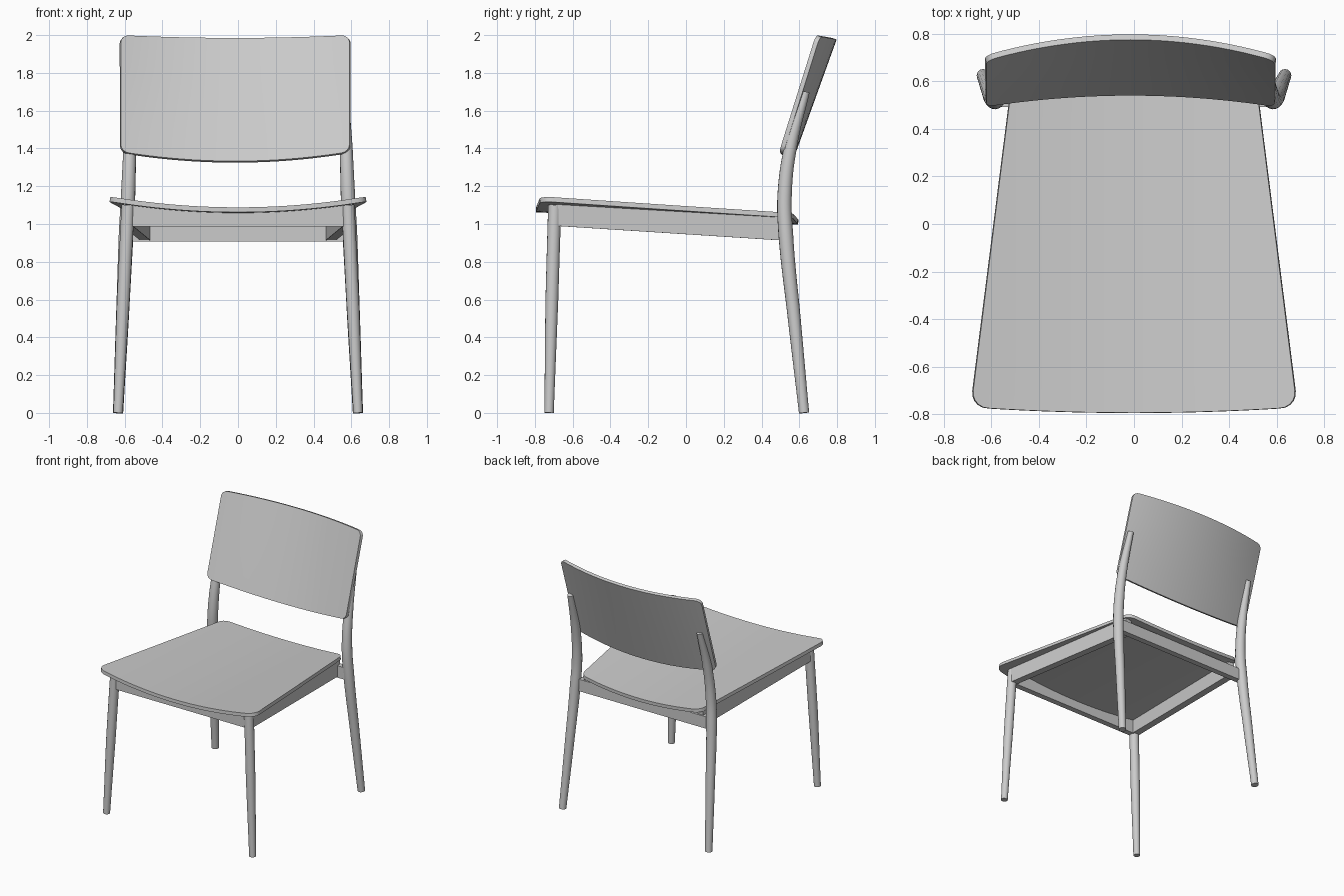
import bpy
from math import sqrt, cos, pi

cube = bpy.data.objects.get("Cube")
if cube:
    bpy.data.objects.remove(cube, do_unlink=True)

grey = bpy.data.materials.new("plain grey")
grey.use_nodes = True
grey.diffuse_color = (0.6, 0.6, 0.6, 1)
grey.node_tree.nodes["Principled BSDF"].inputs["Base Color"].default_value = (0.6, 0.6, 0.6, 1)

SEAT_THICKNESS = 0.026


def finish(obj):
    """Bake curves and modifiers to a mesh, colour it and smooth it."""
    bpy.ops.object.select_all(action='DESELECT')
    obj.select_set(True)
    bpy.context.view_layer.objects.active = obj
    bpy.ops.object.convert(target='MESH')
    obj = bpy.context.object
    obj.data.materials.clear()
    obj.data.materials.append(grey)
    bpy.ops.object.shade_smooth_by_angle(angle=0.6)


def slab(name, point, thickness, offset=-1, columns=32, rows=4):
    """Bent sheet from point(u, t), u in -1..1 and t in 0..1, made solid."""
    us = [-cos(pi * i / columns) for i in range(columns + 1)]
    verts = [point(u, j / rows) for u in us for j in range(rows + 1)]
    n = rows + 1
    faces = [(i * n + j, (i + 1) * n + j, (i + 1) * n + j + 1, i * n + j + 1)
             for i in range(columns) for j in range(rows)]
    mesh = bpy.data.meshes.new(name)
    mesh.from_pydata(verts, [], faces)
    obj = bpy.data.objects.new(name, mesh)
    bpy.context.collection.objects.link(obj)
    solid = obj.modifiers.new("thickness", 'SOLIDIFY')
    solid.thickness = thickness
    solid.offset = offset
    solid.use_even_offset = True
    finish(obj)


def leg(name, stations, side):
    """Tapered round leg through (x, y, z, radius) stations."""
    curve = bpy.data.curves.new(name, 'CURVE')
    curve.dimensions = '3D'
    curve.bevel_depth = 1
    curve.bevel_resolution = 6
    curve.use_fill_caps = True
    curve.resolution_u = 8
    spline = curve.splines.new('BEZIER')
    spline.bezier_points.add(len(stations) - 1)
    for p, (x, y, z, r) in zip(spline.bezier_points, stations):
        p.co = (side * x, y, z)
        p.radius = r
        p.handle_left_type = p.handle_right_type = 'AUTO'
    obj = bpy.data.objects.new(name, curve)
    bpy.context.collection.objects.link(obj)
    finish(obj)


def corner(u, half_width, radius):
    """How far an edge draws in near a rounded corner."""
    d = min(half_width * (1 - abs(u)), radius)
    return radius - sqrt(max(0, radius ** 2 - (radius - d) ** 2))


def mix(a, b, t):
    return a + (b - a) * t


def seat_z(x, y):
    return 1.088 + 0.057 * (x / 0.67) ** 2 - 0.047 * (y + 0.79)


def seat_under(x, y):
    return seat_z(x, y) - SEAT_THICKNESS + 0.003


# Dished seat, narrower at the back
def seat_point(u, t):
    front = -0.794 + 0.024 * u * u + corner(u, 0.68, 0.07)
    back = 0.595 - 0.03 * u * u - corner(u, 0.52, 0.05)
    y = mix(front, back, t)
    x = u * (0.588 - 0.126 * y)
    return x, y, seat_z(x, y)


slab("seat", seat_point, SEAT_THICKNESS, rows=8)


# Leaning, curved backrest
def back_point(u, t):
    k = u * u
    low = (0.54 - 0.047 * k, 1.333 + 0.05 * k)
    high = (0.775 - 0.088 * k, 1.985 + 0.015 * k)
    c = corner(u, 0.605, 0.04) / 0.66
    s = mix(c, 1 - c, t)
    return -0.015 + 0.605 * u, mix(low[0], high[0], s), mix(low[1], high[1], s)


slab("backrest", back_point, 0.024)

# Front rail under the seat, and a straight back rail
slab("front_rail", lambda u, t: (0.565 * u, -0.695, mix(0.987, seat_under(0.565 * u, -0.695), t)),
     0.045, 0, 16, 1)
slab("back_rail", lambda u, t: (0.575 * u, 0.515, mix(0.907, 1.0, t)), 0.045, 0, 2, 1)

# Legs and side rails
front_leg = [(0.635, -0.725, 0, 0.025), (0.607, -0.71, 0.6, 0.034), (0.582, -0.695, 1.1, 0.035)]
back_leg = [(0.635, 0.625, 0, 0.027), (0.612, 0.573, 0.5, 0.034), (0.592, 0.528, 0.95, 0.039),
            (0.582, 0.522, 1.15, 0.038), (0.573, 0.552, 1.4, 0.034), (0.562, 0.633, 1.7, 0.022)]

for side, label in ((1, "left"), (-1, "right")):
    leg(label + "_front_leg", front_leg, side)
    leg(label + "_back_leg", back_leg, side)

    def rail_point(u, t):
        s = (u + 1) / 2
        x, y = mix(0.585, 0.49, s), mix(-0.69, 0.525, s)
        return side * x, y, mix(mix(0.99, 0.912, s), seat_under(x, y), t)

    slab(label + "_side_rail", rail_point, 0.055, 0, 8, 1)
